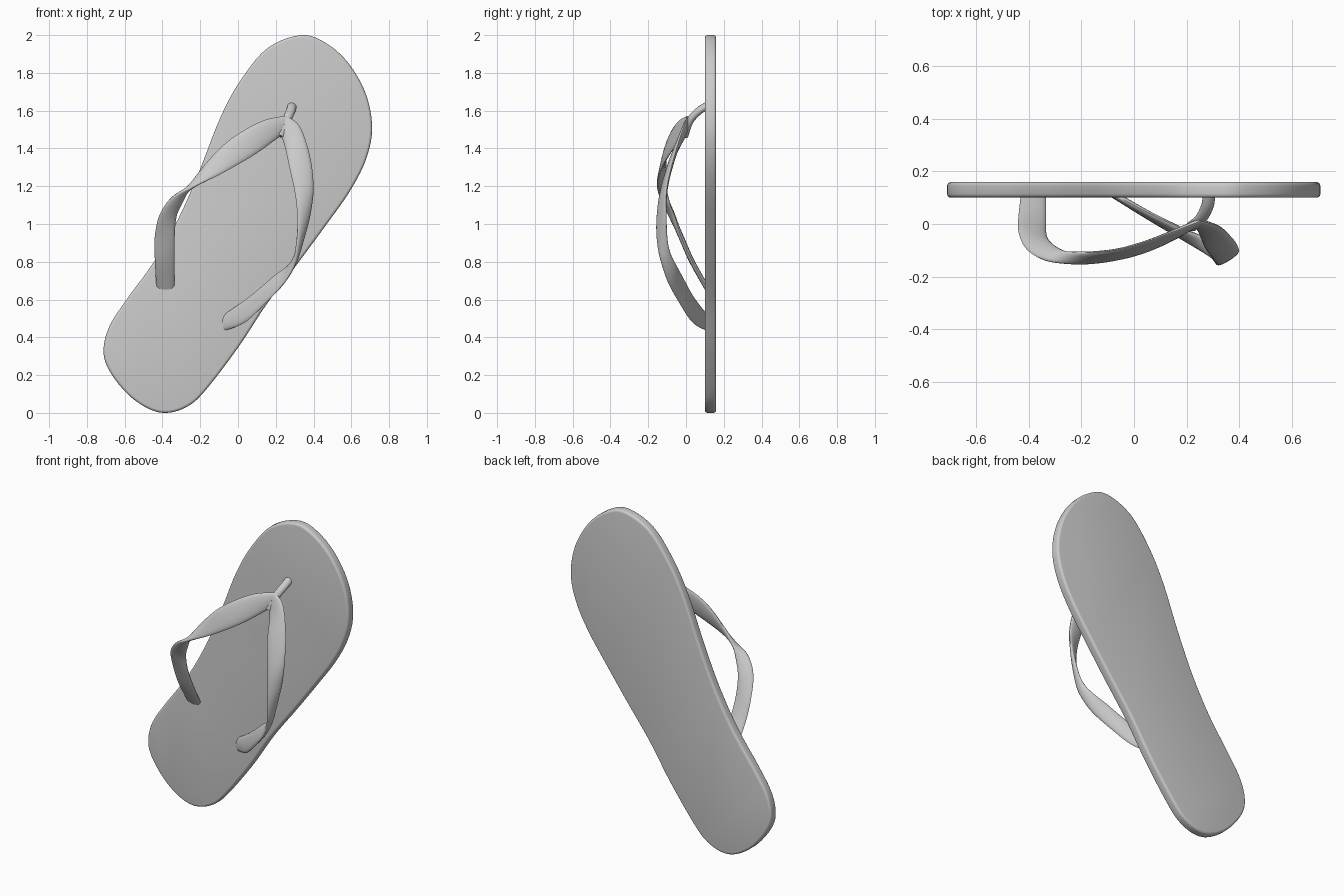
import bpy, bmesh, math
from mathutils import Vector

if "Cube" in bpy.data.objects:
    bpy.data.objects.remove(bpy.data.objects["Cube"])


def spline(pts, steps, closed=False):
    """Catmull-Rom interpolation through points of any dimension."""
    n, out = len(pts), []
    P = [Vector(p) for p in pts]
    get = (lambda i: P[i % n]) if closed else (lambda i: P[max(0, min(n - 1, i))])
    for i in range(n if closed else n - 1):
        a, b, c, d = (get(i + k) for k in (-1, 0, 1, 2))
        for s in range(steps):
            t = s / steps
            out.append(0.5 * (2 * b + (c - a) * t + (2 * a - 5 * b + 4 * c - d) * t ** 2
                              + (3 * b - a - 3 * c + d) * t ** 3))
    if not closed:
        out.append(P[-1].copy())
    return out


def finish(name, bm, angle):
    bmesh.ops.recalc_face_normals(bm, faces=bm.faces)
    me = bpy.data.meshes.new(name)
    bm.to_mesh(me)
    bm.free()
    ob = bpy.data.objects.new(name, me)
    bpy.context.collection.objects.link(ob)
    bpy.ops.object.select_all(action='DESELECT')
    ob.select_set(True)
    bpy.context.view_layer.objects.active = ob
    bpy.ops.object.shade_smooth_by_angle(angle=math.radians(angle))
    return ob


def ribbon(name, edge_a, edge_b, thick, sides=16, steps=6):
    """Loft an oval section between two edge paths."""
    A, B = spline(edge_a, steps), spline(edge_b, steps)
    C = [(a + b) / 2 for a, b in zip(A, B)]
    bm, rings = bmesh.new(), []
    for i, c in enumerate(C):
        half = (B[i] - A[i]) / 2
        tan = C[min(i + 1, len(C) - 1)] - C[max(i - 1, 0)]
        nrm = tan.cross(half).normalized() * thick / 2
        rings.append([bm.verts.new(c + half * math.cos(u) + nrm * math.sin(u))
                      for u in (2 * math.pi * k / sides for k in range(sides))])
    for r, s in zip(rings, rings[1:]):
        for k in range(sides):
            j = (k + 1) % sides
            bm.faces.new((r[k], r[j], s[j], s[k]))
    bm.faces.new(rings[0])
    bm.faces.new(rings[-1])
    return finish(name, bm, 60)


# Sole: outline in x-z, extruded in y, rim rounded
outline = [(.335, 2.0), (.47, 1.955), (.59, 1.845), (.68, 1.68), (.71, 1.5), (.675, 1.335),
           (.59, 1.17), (.47, 1.0), (.315, .79), (.155, .58), (0, .345), (-.18, .11),
           (-.275, .03), (-.38, 0), (-.48, .025), (-.59, .105), (-.685, .23), (-.712, .335),
           (-.68, .46), (-.59, .60), (-.445, .8), (-.315, 1.03), (-.205, 1.28),
           (-.095, 1.56), (.01, 1.755), (.155, 1.93)]
bm = bmesh.new()
base = bm.faces.new([bm.verts.new((p.x, .10, p.y)) for p in spline(outline, 5, True)])
ext = bmesh.ops.extrude_face_region(bm, geom=[base], use_keep_orig=True)
bmesh.ops.translate(bm, vec=(0, .06, 0),
                    verts=[g for g in ext['geom'] if isinstance(g, bmesh.types.BMVert)])
bmesh.ops.recalc_face_normals(bm, faces=bm.faces)
rim = [e for e in bm.edges if abs(e.verts[0].co.y - e.verts[1].co.y) < 1e-4]
bmesh.ops.bevel(bm, geom=rim, offset=.015, segments=4, profile=.5, affect='EDGES')
finish("sole", bm, 40)

# Left strap: twists as it leaves the sole and crosses to the toe post
ribbon("left_strap",
       [(-.43, .12, .645), (-.44, .03, .80), (-.44, -.03, .94), (-.41, -.095, 1.06),
        (-.34, -.138, 1.15), (-.24, -.153, 1.195), (-.12, -.145, 1.25), (0, -.12, 1.315),
        (.1, -.083, 1.375), (.19, -.035, 1.44), (.24, 0, 1.475)],
       [(-.335, .12, .645), (-.335, .035, .80), (-.335, -.025, .93), (-.325, -.06, 1.04),
        (-.29, -.09, 1.12), (-.25, -.105, 1.21), (-.175, -.108, 1.315), (-.075, -.1, 1.42),
        (.03, -.073, 1.495), (.14, -.033, 1.55), (.25, .01, 1.573)], .028)

# Right strap: same idea, longer and twisting lower down
ribbon("right_strap",
       [(-.09, .12, .43), (.035, .035, .478), (.155, -.04, .59), (.245, -.095, .69),
        (.297, -.13, .79), (.31, -.15, .88), (.315, -.155, 1.0), (.305, -.138, 1.14),
        (.27, -.09, 1.31), (.245, -.03, 1.42), (.225, .0, 1.475)],
       [(-.09, .12, .51), (.06, .04, .615), (.19, -.02, .725), (.265, -.05, .78),
        (.31, -.08, .84), (.345, -.098, .92), (.385, -.105, 1.06), (.4, -.1, 1.2),
        (.38, -.06, 1.365), (.325, -.01, 1.52), (.25, .012, 1.573)], .028)

# Toe post: round peg joining both straps to the sole
path = [(.287, .12, 1.63), (.28, .07, 1.60), (.255, .02, 1.545), (.222, -.008, 1.465)]
ribbon("toe_post", [(x - .023, y, z + .008) for x, y, z in path],
       [(x + .023, y, z - .008) for x, y, z in path], .04)
